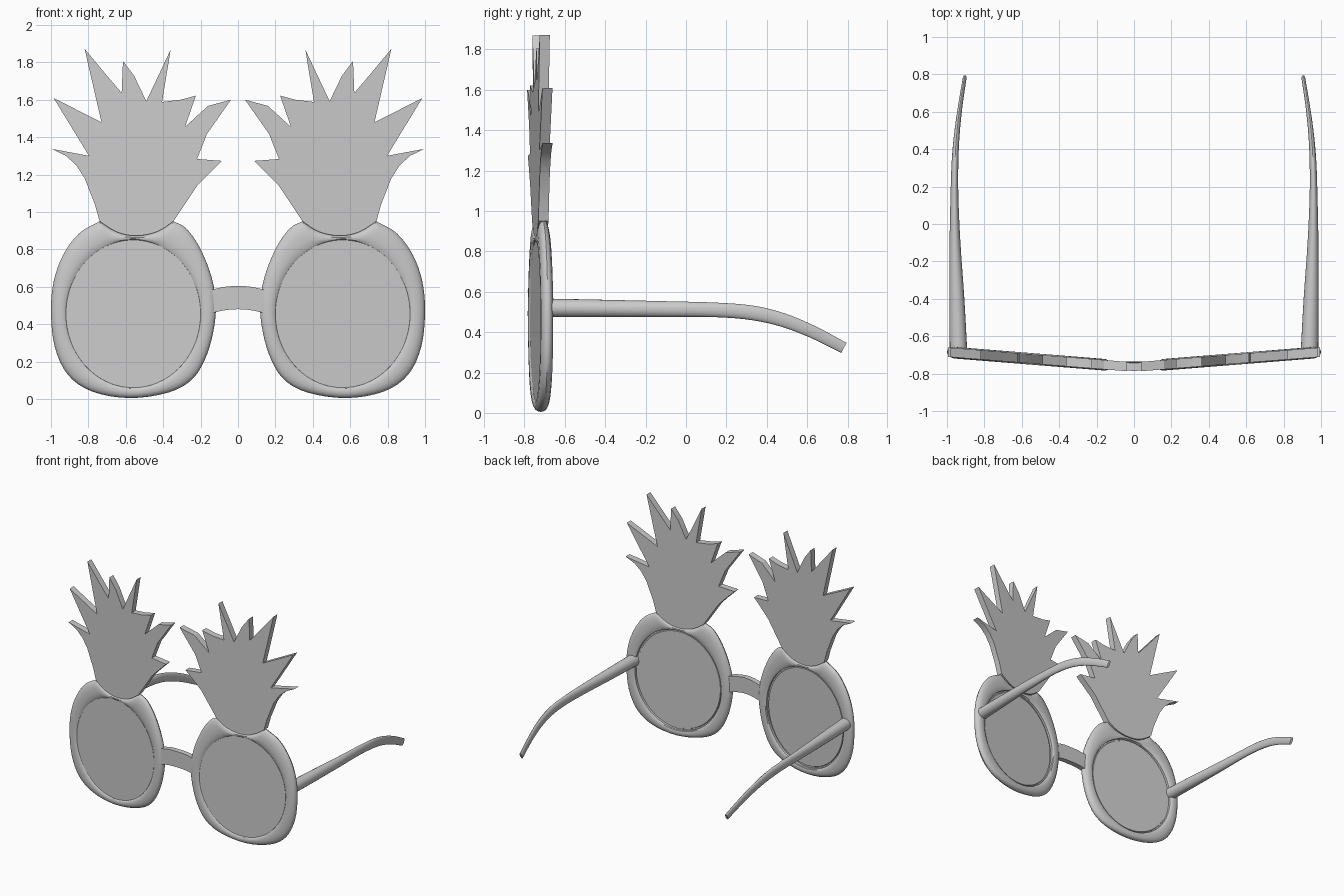
import bpy, bmesh, math
from mathutils import Vector

if "Cube" in bpy.data.objects:
    bpy.data.objects.remove(bpy.data.objects["Cube"])

grey = bpy.data.materials.new("plain grey")
grey.use_nodes = True
grey.diffuse_color = (0.6, 0.6, 0.6, 1)
grey.node_tree.nodes["Principled BSDF"].inputs["Base Color"].default_value = (0.6, 0.6, 0.6, 1)


def spline(points, steps):
    """Open Catmull-Rom curve through the points, last point left out."""
    pts = [Vector(p) for p in points]
    pts = [2 * pts[0] - pts[1]] + pts + [2 * pts[-1] - pts[-2]]
    out = []
    for a, b, c, d in zip(pts, pts[1:], pts[2:], pts[3:]):
        for i in range(steps):
            t = i / steps
            out.append(0.5 * (2 * b + (c - a) * t + (2 * a - 5 * b + 4 * c - d) * t * t
                              + (3 * b - a - 3 * c + d) * t ** 3))
    return out


def on_front(p, depth, side):
    """Place an outline point on the slightly swept-back front plane."""
    return Vector((side * p[0], -0.765 + 0.08 * p[0] + depth, p[1]))


def loft(name, rings, caps=True, loop=False, angle=35):
    bm = bmesh.new()
    rows = [[bm.verts.new(p) for p in ring] for ring in rings]
    n = len(rows[0])
    pairs = list(zip(rows, rows[1:]))
    if loop:
        pairs.append((rows[-1], rows[0]))
    for a, b in pairs:
        for i in range(n):
            j = (i + 1) % n
            bm.faces.new((a[i], a[j], b[j], b[i]))
    if caps:
        bm.faces.new(rows[0])
        bm.faces.new(rows[-1])
    bmesh.ops.recalc_face_normals(bm, faces=bm.faces)
    mesh = bpy.data.meshes.new(name)
    bm.to_mesh(mesh)
    bm.free()
    mesh.materials.append(grey)
    obj = bpy.data.objects.new(name, mesh)
    bpy.context.collection.objects.link(obj)
    bpy.ops.object.select_all(action='DESELECT')
    obj.select_set(True)
    bpy.context.view_layer.objects.active = obj
    bpy.ops.object.shade_smooth_by_angle(angle=math.radians(angle))
    return obj


# Rim outline, with a dip at the top where the leaf crown sits
dip = [(0.345, 0.95), (0.41, 0.905), (0.48, 0.88), (0.55, 0.873), (0.62, 0.883), (0.68, 0.91), (0.74, 0.95)]
body = [(0.74, 0.95), (0.85, 0.885), (0.935, 0.77), (0.985, 0.63), (1.0, 0.47), (0.98, 0.28),
        (0.91, 0.13), (0.78, 0.04), (0.58, 0.005), (0.37, 0.035), (0.24, 0.11), (0.165, 0.24),
        (0.125, 0.4), (0.12, 0.54), (0.15, 0.68), (0.21, 0.82), (0.28, 0.915), (0.345, 0.95)]
outer = spline(body, 4) + spline(dip, 3)
centre = Vector((0.56, 0.455))


def lens_point(p):
    d = p - centre
    a = math.atan2(d.y / 0.395, d.x / 0.36)
    return centre + Vector((0.36 * math.cos(a), 0.395 * math.sin(a)))


inner = [lens_point(p) for p in outer]

# Rim cross-section: share of the way to the lens, depth
section = [(0, 0), (0.04, -0.012), (0.15, -0.022), (0.4, -0.03), (0.7, -0.031), (0.92, -0.027), (1.0, -0.021),
           (1.0, 0.022), (0.92, 0.028), (0.7, 0.031), (0.4, 0.03), (0.15, 0.022), (0.04, 0.012)]

# Leaf crown outline, going round from the outer base to the inner base
leaf = [(0.74, 0.95), (0.765, 1.04), (0.82, 1.18), (0.865, 1.25), (0.92, 1.3), (0.995, 1.337),
        (0.797, 1.3), (0.985, 1.608), (0.73, 1.48), (0.82, 1.872), (0.71, 1.74), (0.622, 1.636),
        (0.615, 1.807), (0.555, 1.727), (0.49, 1.592), (0.36, 1.868), (0.406, 1.588), (0.305, 1.6),
        (0.225, 1.622), (0.283, 1.455), (0.16, 1.567), (0.037, 1.6), (0.166, 1.417), (0.219, 1.283),
        (0.086, 1.273), (0.17, 1.19), (0.219, 1.139)]
leaf += [(p.x, p.y) for p in spline(dip, 3)]

# Temple arm stations: x, y, z, half width, half height
arm = [(0.938, -0.69, 0.52, 0.047, 0.046), (0.947, -0.4, 0.517, 0.04, 0.043),
       (0.957, -0.1, 0.514, 0.029, 0.039), (0.96, 0.15, 0.51, 0.021, 0.036),
       (0.957, 0.33, 0.495, 0.018, 0.036), (0.947, 0.48, 0.46, 0.015, 0.034),
       (0.929, 0.63, 0.4, 0.012, 0.031), (0.905, 0.782, 0.322, 0.01, 0.028)]
stations = spline(arm, 4) + [Vector(arm[-1])]

for side, label in ((1, "left"), (-1, "right")):
    loft(label + "_rim",
         [[on_front(o.lerp(i, t), d, side) for o, i in zip(outer, inner)] for t, d in section],
         caps=False, loop=True)

    # Lens with a narrow stepped groove around its back
    steps = [(1.0, -0.023), (1.01, 0.004), (0.975, 0.004), (0.965, 0.012)]
    loft(label + "_lens",
         [[on_front(centre + (p - centre) * s, d, side) for p in inner] for s, d in steps])

    loft(label + "_leaf_crown",
         [[on_front(p, d, side) for p in leaf] for d in (-0.025, 0.025)], angle=20)

    # Temple arm, each ring square to its path
    rings = []
    for k, s in enumerate(stations):
        a, b = stations[max(k - 1, 0)], stations[min(k + 1, len(stations) - 1)]
        slope = math.atan2(b[2] - a[2], b[1] - a[1])
        ring = []
        for i in range(20):
            u = math.tau * i / 20
            h = s[4] * math.sin(u)
            ring.append((side * (s[0] + s[3] * math.cos(u)),
                         s[1] - h * math.sin(slope), s[2] + h * math.cos(slope)))
        rings.append(ring)
    loft(label + "_temple_arm", rings)

# Arched nose bridge
xs = [-0.15 + 0.03 * i for i in range(11)]
arch = [(x, 0.605 - 1.1 * x * x) for x in xs] + [(x, 0.48 - 1.1 * x * x) for x in reversed(xs)]
loft("nose_bridge",
     [[(x, -0.765 + 0.08 * abs(x) + d, z) for x, z in arch] for d in (-0.021, 0.021)])
